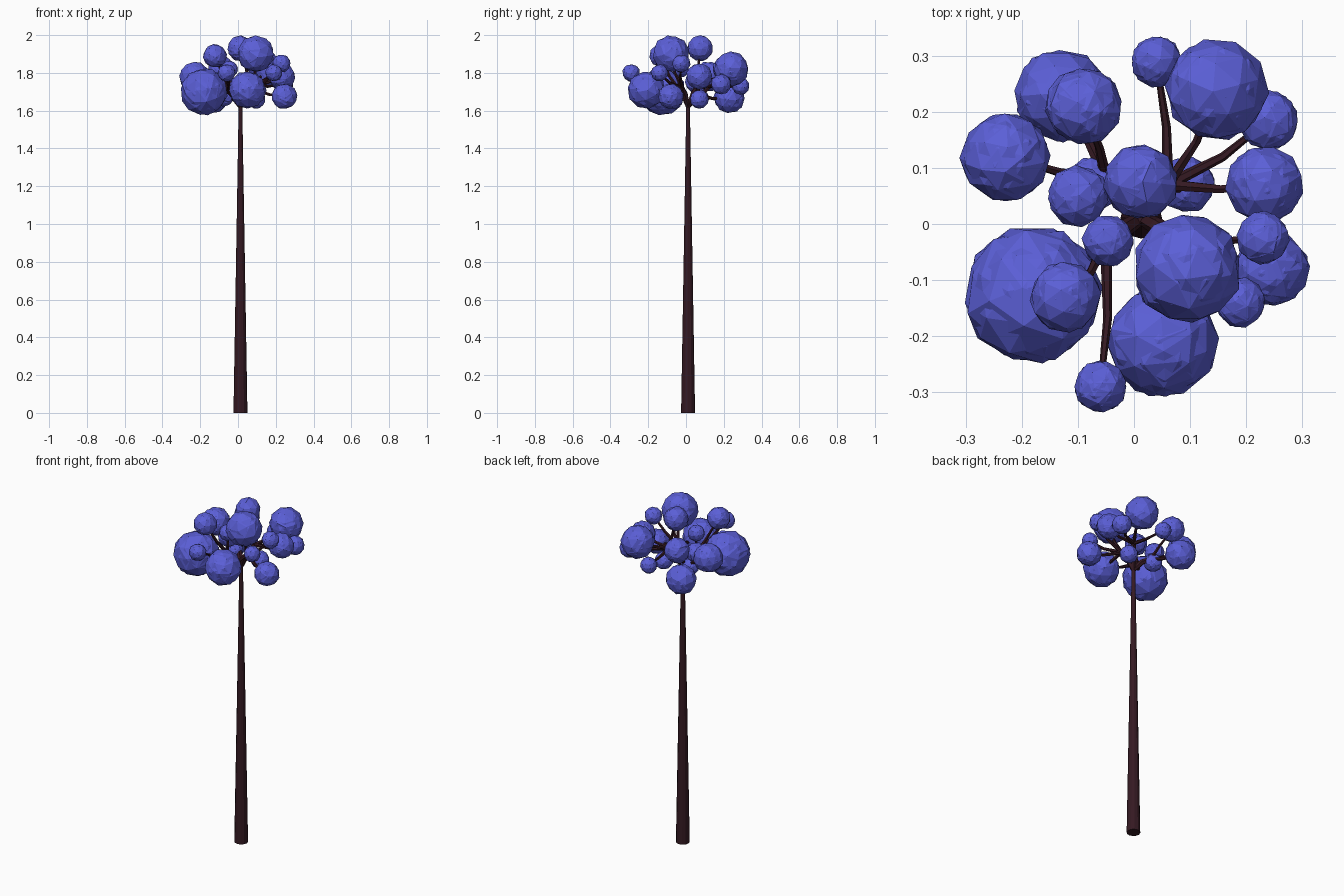
import bpy, bmesh, math, random
from mathutils import Vector, Matrix

if "Cube" in bpy.data.objects:
    bpy.data.objects.remove(bpy.data.objects["Cube"])

random.seed(4)


def material(name, color):
    m = bpy.data.materials.new(name)
    m.diffuse_color = (*color, 1)
    m.use_nodes = True
    m.node_tree.nodes["Principled BSDF"].inputs["Base Color"].default_value = m.diffuse_color
    return m


bark = material("bark", (0.035, 0.010, 0.016))
leaf = material("leaf", (0.105, 0.115, 0.68))


def finish(bm, name, mat):
    me = bpy.data.meshes.new(name)
    bm.to_mesh(me)
    bm.free()
    me.materials.append(mat)
    ob = bpy.data.objects.new(name, me)
    bpy.context.collection.objects.link(ob)
    return ob


def tube(name, pts, radii, sides):
    """Tapered, capped limb following a few points."""
    pts = [Vector(p) for p in pts]
    bm = bmesh.new()
    rings = []
    for i, (p, r) in enumerate(zip(pts, radii)):
        d = pts[min(i + 1, len(pts) - 1)] - pts[max(i - 1, 0)]
        q = Vector((0, 0, 1)).rotation_difference(d)
        rings.append([bm.verts.new(p + q @ Vector((r * math.cos(a), r * math.sin(a), 0)))
                      for a in (2 * math.pi * k / sides for k in range(sides))])
    for a, b in zip(rings, rings[1:]):
        for k in range(sides):
            n = (k + 1) % sides
            bm.faces.new((a[k], a[n], b[n], b[k]))
    bm.faces.new(rings[0][::-1])
    bm.faces.new(rings[-1])
    return finish(bm, name, bark)


def foliage(name, c, r):
    """Faceted clump: two tilted shells crossing each other for leafy ridges."""
    bm = bmesh.new()
    for k in range(2):
        rot = Matrix.Rotation(random.uniform(0, 6), 4, 'Z') @ Matrix.Rotation(random.uniform(-.5, .5), 4, 'X')
        new = bmesh.ops.create_icosphere(bm, subdivisions=2, radius=r,
                                         matrix=Matrix.Translation(c) @ rot)["verts"]
        for v in new:
            v.co = Vector(c) + (v.co - Vector(c)) * random.uniform(0.95, 1.03)
    return finish(bm, name, leaf)


# trunk
base = Vector((0.013, 0.011, 0))
fork = base + Vector((0, 0, 1.65))
tube("trunk", [base, base + Vector((0, 0, 0.8)), base + Vector((0, 0, 1.6)), fork],
     [0.037, 0.0235, 0.010, 0.010], 12)

# foliage clumps grouped by limb: (limb elbow, [(x, y, z, radius)])
limbs = [
    ((-0.05, -0.03, 1.70), [(-.18, -.127, 1.70, .125), (-.122, -.13, 1.89, .063),
                            (-.06, -.29, 1.80, .047), (-.047, -.03, 1.82, .046)]),
    ((-0.05, 0.08, 1.68), [(-.23, .12, 1.78, .08), (-.13, .23, 1.67, .083), (-.09, .21, 1.82, .07),
                           (-.10, .05, 1.75, .055), (-.075, .07, 1.67, .050)]),
    ((0.06, 0.07, 1.74), [(.147, .24, 1.82, .092), (.04, .29, 1.73, .046), (.012, .075, 1.93, .068),
                          (.095, .07, 1.66, .050), (.24, .185, 1.74, .054), (.233, .07, 1.78, .070)]),
    ((0.07, -0.02, 1.72), [(.095, -.08, 1.90, .098), (.05, -.21, 1.71, .099), (.245, -.08, 1.675, .068),
                           (.19, -.14, 1.80, .045), (.23, -.025, 1.85, .048)]),
]
n = 0
for i, (elbow, clumps) in enumerate(limbs, 1):
    e = Vector(elbow)
    tube(f"limb_{i}", [fork - Vector((0, 0, .03)), fork.lerp(e, .5), e], [0.012, 0.016, 0.012], 6)
    for x, y, z, r in clumps:
        n += 1
        c = Vector((x, y, z))
        bend = e.lerp(c, .5) + Vector((.008, -.008, -.012))
        tube(f"branch_{n}", [e, bend, c], [0.011, 0.008, 0.005], 6)
        foliage(f"foliage_{n}", c, r)
